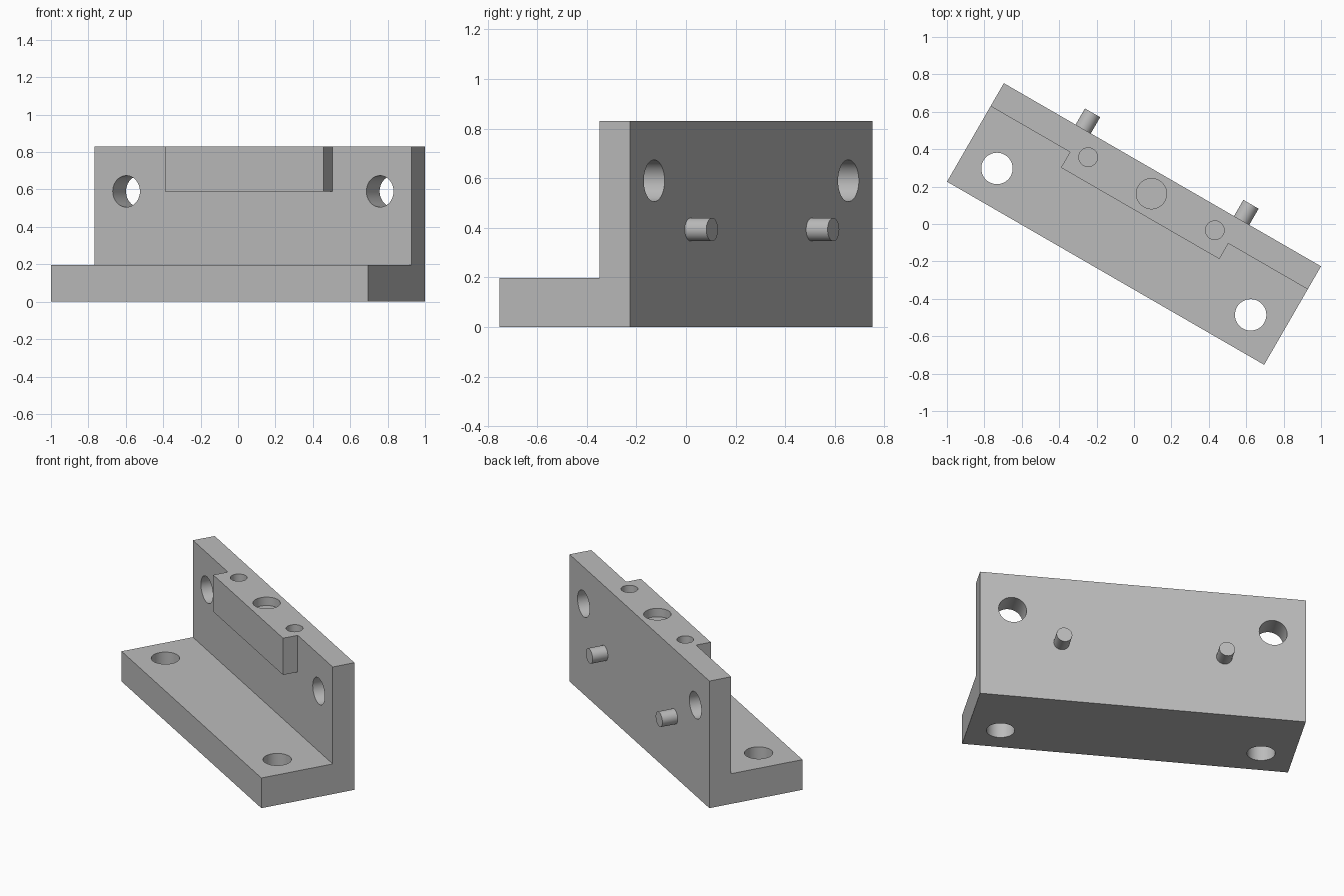
import bpy
import math
from mathutils import Matrix, Vector

if "Cube" in bpy.data.objects:
    bpy.data.objects.remove(bpy.data.objects["Cube"])

grey = bpy.data.materials.new("light grey metal")
grey.use_nodes = True
colour = (0.5, 0.5, 0.5, 1)
grey.diffuse_color = colour
grey.node_tree.nodes["Principled BSDF"].inputs["Base Color"].default_value = colour

TURN = Matrix.Rotation(math.radians(-30), 4, "Z")  # whole bracket is turned
HALF, FRONT, STEP, BACK = 0.979, -0.304, 0.162, 0.304
BASE, TOP = 0.197, 0.83


def finish(name):
    ob = bpy.context.object
    ob.name = name
    ob.data.materials.clear()
    ob.data.materials.append(grey)
    bpy.ops.object.transform_apply(location=False, rotation=True, scale=True)
    ob.matrix_world = TURN @ Matrix.Translation(ob.location)
    return ob


def box(name, low, high):
    low, high = Vector(low), Vector(high)
    bpy.ops.mesh.primitive_cube_add(size=1, location=(low + high) / 2)
    bpy.context.object.scale = high - low
    return finish(name)


def rod(name, centre, radius, length, along_y=False):
    tilt = (math.pi / 2, 0, 0) if along_y else (0, 0, 0)
    bpy.ops.mesh.primitive_cylinder_add(vertices=48, radius=radius, depth=length,
                                        location=centre, rotation=tilt)
    return finish(name)


def combine(body, other, operation):
    mod = body.modifiers.new(other.name, "BOOLEAN")
    mod.operation, mod.solver, mod.object = operation, "EXACT", other
    bpy.context.view_layer.objects.active = body
    bpy.ops.object.modifier_apply(modifier=mod.name)
    bpy.data.objects.remove(other)


# L-shaped bracket with a raised pad at the top of the wall
bracket = box("bracket", (-HALF, FRONT, 0), (HALF, BACK, TOP))
combine(bracket, box("step_cutter", (-2, -1, BASE), (2, STEP, 2)), "DIFFERENCE")
pad = box("pad", (-0.489, 0.066, 0.59), (0.489, 0.23, TOP))
combine(bracket, pad, "UNION")

# Mounting holes through base and wall, blind holes in the top, rear pins
for side, label in ((-1, "right"), (1, "left")):
    base_hole = rod("base_hole", (side * 0.783, -0.109, 0.1), 0.084, 0.5)
    combine(bracket, base_hole, "DIFFERENCE")
    wall_hole = rod("wall_hole", (side * 0.783, 0.24, 0.59), 0.084, 0.5, True)
    combine(bracket, wall_hole, "DIFFERENCE")
    top_hole = rod("small_top_hole", (side * 0.391, 0.187, TOP), 0.05, 0.3)
    combine(bracket, top_hole, "DIFFERENCE")
    rod(label + "_pin", (side * 0.489, 0.344, 0.393), 0.047, 0.12, True)
combine(bracket, rod("large_top_hole", (0, 0.187, TOP), 0.081, 0.11), "DIFFERENCE")

# Smooth round walls, sharp edges
for ob in bpy.data.objects:
    if ob.name == "bracket" or ob.name.endswith("_pin"):
        bpy.ops.object.select_all(action="DESELECT")
        ob.select_set(True)
        bpy.context.view_layer.objects.active = ob
        bpy.ops.object.shade_smooth_by_angle(angle=math.radians(30))
